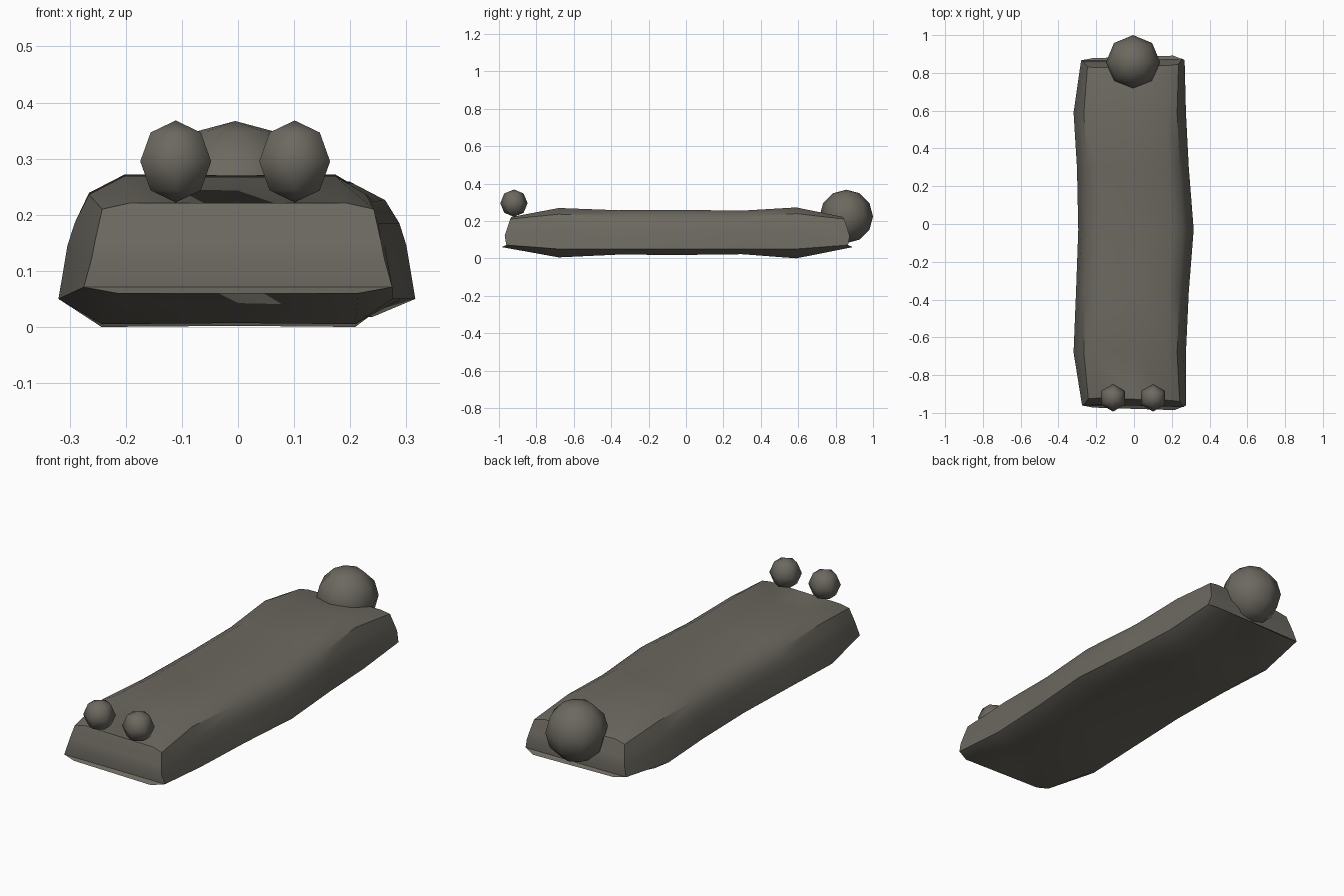
import bpy, bmesh, math
from mathutils import Matrix

if "Cube" in bpy.data.objects:
    bpy.data.objects.remove(bpy.data.objects["Cube"])

stone = bpy.data.materials.new("warm grey stone")
stone.diffuse_color = (0.15, 0.14, 0.117, 1)
stone.use_nodes = True
stone.node_tree.nodes["Principled BSDF"].inputs["Base Color"].default_value = stone.diffuse_color


def finish(name, bm, angle):
    bmesh.ops.recalc_face_normals(bm, faces=bm.faces)
    me = bpy.data.meshes.new(name)
    bm.to_mesh(me)
    bm.free()
    me.materials.append(stone)
    ob = bpy.data.objects.new(name, me)
    bpy.context.collection.objects.link(ob)
    bpy.ops.object.select_all(action='DESELECT')
    ob.select_set(True)
    bpy.context.view_layer.objects.active = ob
    bpy.ops.object.shade_smooth_by_angle(angle=math.radians(angle))
    return ob


def ball(name, x, y, z, r, segs, rings):
    bm = bmesh.new()
    bmesh.ops.create_uvsphere(bm, u_segments=segs, v_segments=rings, radius=r,
                              matrix=Matrix.Translation((x, y, z)))
    finish(name, bm, 80)


# Half section of the slab: (fraction of half width, height), bottom to top
MID = [(0.76, 0.0), (1.0, 0.05), (0.95, 0.145), (0.91, 0.185), (0.83, 0.232), (0.63, 0.265)]
END = [(0.78, 0.06), (1.0, 0.071), (0.95, 0.12), (0.925, 0.155), (0.88, 0.21), (0.70, 0.221)]

# Stations: y, left width, right width, bottom lift, top lift
stations = [
    (-0.972, 0.275, 0.275, 0.0, 0.0),
    (-0.68, 0.32, 0.275, 0.005, 0.004),
    (-0.36, 0.307, 0.29, 0.02, -0.008),
    (-0.03, 0.295, 0.316, 0.018, -0.006),
    (0.30, 0.302, 0.29, 0.022, -0.01),
    (0.59, 0.32, 0.275, 0.0, 0.007),
    (0.878, 0.28, 0.268, 0.0, 0.0),
]

# Weathered stone slab, lofted along y
bm = bmesh.new()
rings = []
for k, (y, wl, wr, lb, lt) in enumerate(stations):
    end = (k == len(stations) - 1) - (k == 0)
    half = END if end else MID

    def point(f, z, side):
        w = wr if side > 0 else wl
        t = (z - 0.06) / 0.16
        yy = y - end * 0.05 * max(t, 0)          # ends lean inward
        if end:
            if f == 1.0:
                yy -= end * 0.008                # clipped corners
            elif side > 0:
                yy += end * 0.017 * f
        lift = lb if z < 0.03 else lt if z > 0.2 else 0
        return bm.verts.new((side * f * w, yy, z + lift))

    right = [point(f, z, 1) for f, z in half]
    left = [point(f, z, -1) for f, z in half]
    bottom = point(0, half[0][1] + 0.002, -1)
    top = point(0, half[-1][1] - 0.002, -1)
    rings.append([bottom] + right + [top] + left[::-1])
    if end:                                      # end cap
        for i in range(5):
            bm.faces.new((right[i], right[i + 1], left[i + 1], left[i]))
        bm.faces.new((bottom, right[0], left[0]))
        bm.faces.new((top, right[-1], left[-1]))
for a, b in zip(rings, rings[1:]):
    n = len(a)
    for i in range(n):
        j = (i + 1) % n
        bm.faces.new((a[i], a[j], b[j], b[i]))
finish("stone_slab", bm, 32)

# Two small balls at the front, one large ball at the back
ball("small_ball_left", -0.111, -0.92, 0.295, 0.073, 6, 4)
ball("small_ball_right", 0.101, -0.92, 0.295, 0.073, 6, 4)
ball("large_ball", -0.005, 0.857, 0.224, 0.143, 8, 6)
